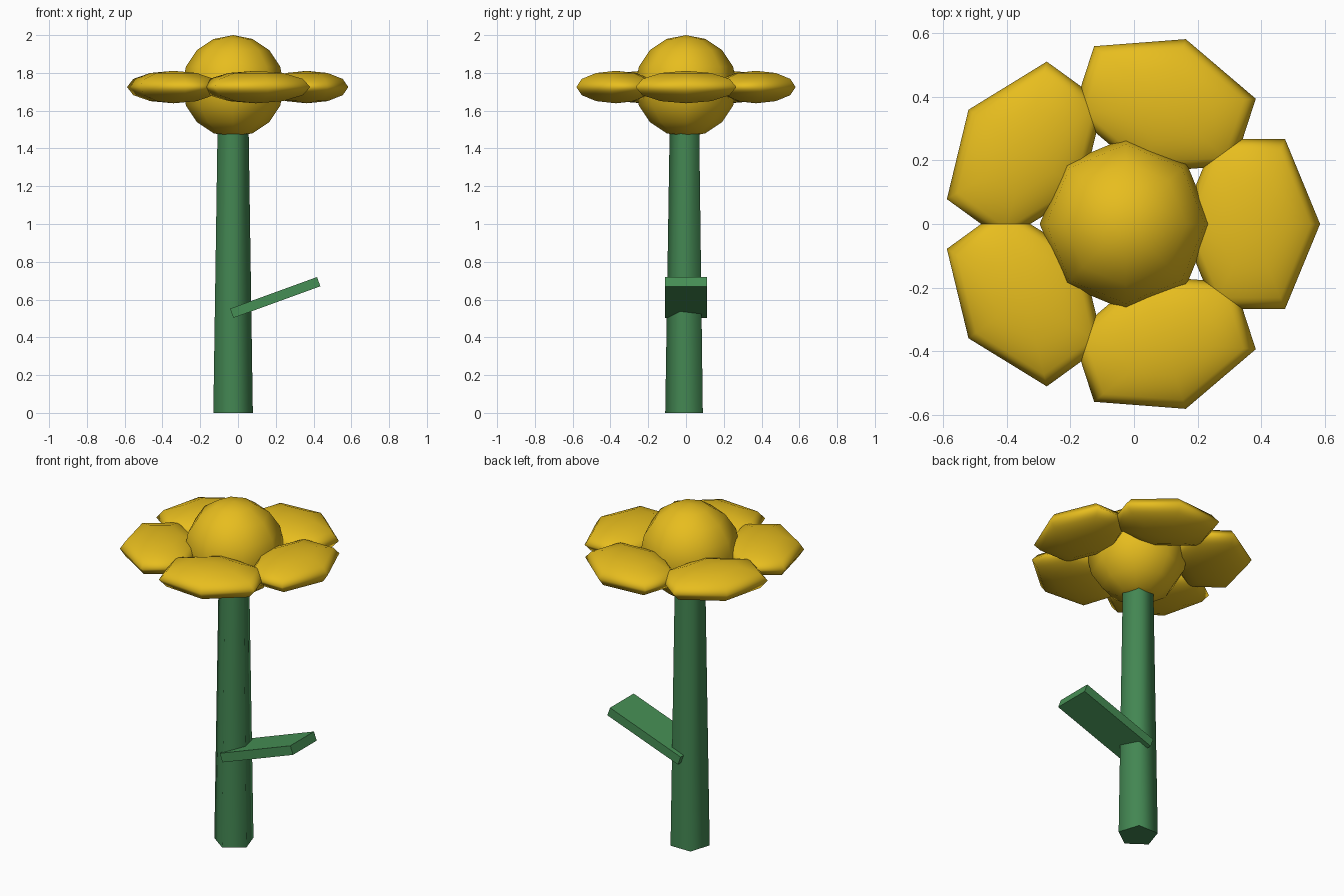
import bpy, bmesh
from math import sin, cos, pi, radians

if "Cube" in bpy.data.objects:
    bpy.data.objects.remove(bpy.data.objects["Cube"])

CX = -0.026      # flower axis
HEAD_Z = 1.73    # flower head height


def material(name, rgb):
    m = bpy.data.materials.new(name)
    m.diffuse_color = (*rgb, 1)
    m.use_nodes = True
    m.node_tree.nodes["Principled BSDF"].inputs["Base Color"].default_value = m.diffuse_color
    return m


yellow = material("yellow", (0.80, 0.51, 0.013))
green = material("green", (0.056, 0.24, 0.085))
leaf_green = material("leaf_green", (0.062, 0.275, 0.09))


def add_object(name, bm, mat):
    bmesh.ops.recalc_face_normals(bm, faces=bm.faces)
    me = bpy.data.meshes.new(name)
    bm.to_mesh(me)
    bm.free()
    me.materials.append(mat)
    ob = bpy.data.objects.new(name, me)
    bpy.context.collection.objects.link(ob)
    return ob


def lathe(name, profile, sides, mat, phase=0.0):
    """Spin (radius, z) points into a low-poly smooth solid; radius 0 makes a pole."""
    bm = bmesh.new()
    rings = []
    for r, z in profile:
        n = sides if r > 1e-6 else 1
        rings.append([bm.verts.new((r * cos(phase + 2 * pi * i / sides),
                                    r * sin(phase + 2 * pi * i / sides), z)) for i in range(n)])
    for a, b in zip(rings, rings[1:]):
        for i in range(sides):
            j = (i + 1) % sides
            quad = [a[i % len(a)], a[j % len(a)], b[j % len(b)], b[i % len(b)]]
            bm.faces.new(list(dict.fromkeys(quad))).smooth = True
    for ring in (rings[0], rings[-1]):
        if len(ring) > 2:
            bm.faces.new(ring)   # flat end cap
    return add_object(name, bm, mat)


def ball(name, sides, steps, scale, mat):
    profile = [(0 if k in (0, steps) else sin(pi * k / steps), -cos(pi * k / steps))
               for k in range(steps + 1)]
    ob = lathe(name, profile, sides, mat)
    ob.scale = scale
    return ob


# Tapered five-sided stem, one corner facing the front
stem = lathe("stem", [(0.11, 0), (0.085, 1.6)], 5, green, -pi / 2)
stem.location = (CX, 0, 0)

# Round flower centre
centre = ball("flower_centre", 8, 8, (0.27, 0.27, 0.27), yellow)
centre.location = (CX, 0, HEAD_Z)

# Five flattened six-sided petals around the centre
for i in range(5):
    a = 2 * pi * i / 5
    petal = ball(f"petal_{i + 1}", 6, 6, (0.22, 0.308, 0.086), yellow)
    petal.location = (CX + 0.39 * cos(a), 0.39 * sin(a), HEAD_Z - 0.005)
    petal.rotation_euler = (0, 0, a)

# Flat slab leaf tilted upward to the right
bm = bmesh.new()
bmesh.ops.create_cube(bm, size=1)
leaf = add_object("leaf", bm, leaf_green)
leaf.scale = (0.49, 0.22, 0.052)
leaf.location = (0.197, 0, 0.611)
leaf.rotation_euler = (0, radians(-20), 0)
